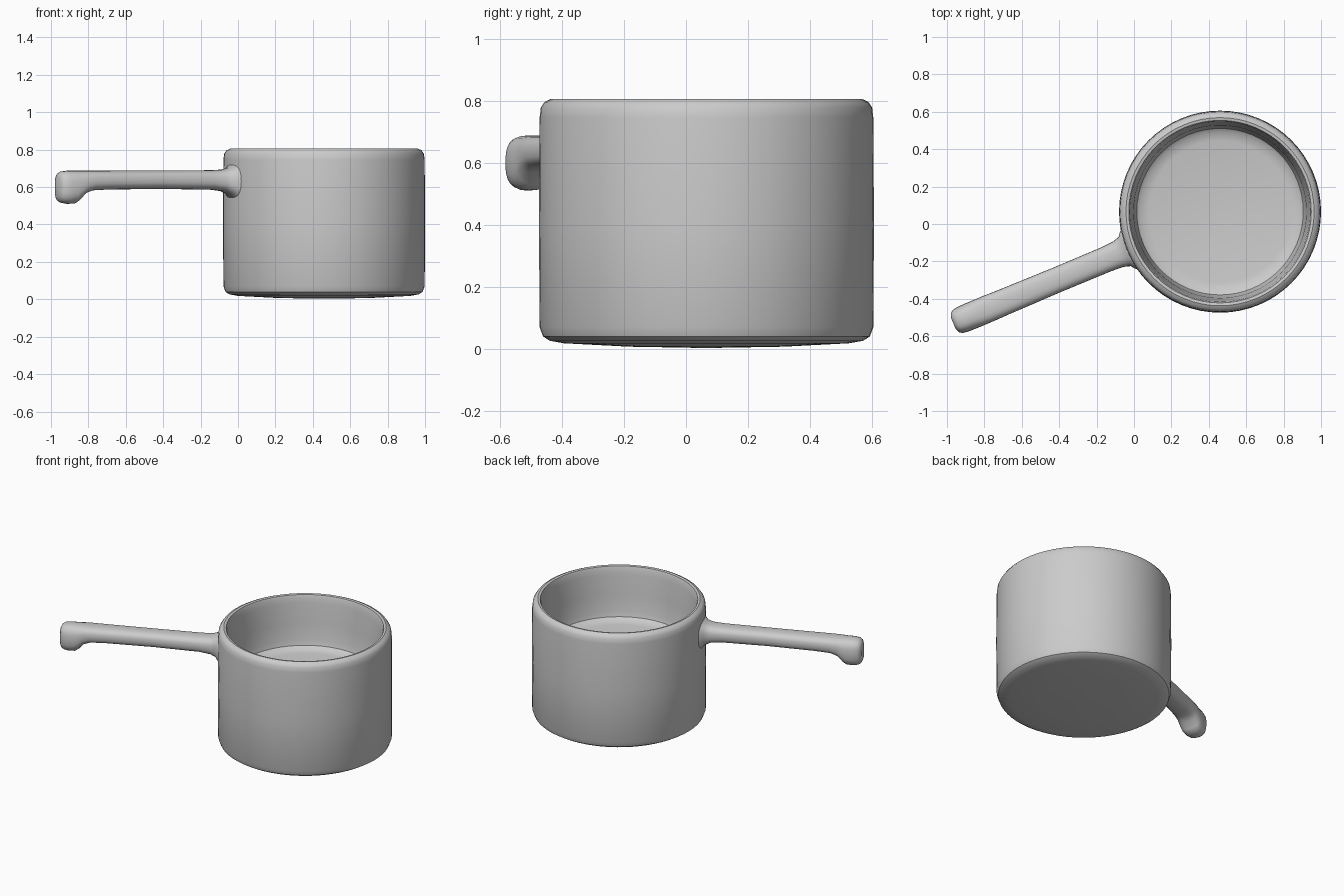
import bpy, math

if "Cube" in bpy.data.objects:
    bpy.data.objects.remove(bpy.data.objects["Cube"])

CX, CY = 0.46, 0.066          # pot axis
ANGLE = math.pi + math.radians(22.7)   # handle direction, radial from the pot


def make(name, verts, faces, angle=35):
    me = bpy.data.meshes.new(name)
    me.from_pydata(verts, [], faces)
    ob = bpy.data.objects.new(name, me)
    bpy.context.collection.objects.link(ob)
    bpy.ops.object.select_all(action='DESELECT')
    ob.select_set(True)
    bpy.context.view_layer.objects.active = ob
    bpy.ops.object.mode_set(mode='EDIT')
    bpy.ops.mesh.select_all(action='SELECT')
    bpy.ops.mesh.normals_make_consistent(inside=False)
    bpy.ops.object.mode_set(mode='OBJECT')
    bpy.ops.object.shade_smooth_by_angle(angle=math.radians(angle))
    ob.location = (CX, CY, 0)
    return ob


def loft(rings):
    """Quads between consecutive rings, with capped ends."""
    n = len(rings[0])
    verts = [v for r in rings for v in r]
    faces = [(i * n + j, i * n + (j + 1) % n, (i + 1) * n + (j + 1) % n, (i + 1) * n + j)
             for i in range(len(rings) - 1) for j in range(n)]
    last = (len(rings) - 1) * n
    faces += [tuple(range(n)), tuple(range(last, last + n))]
    return verts, faces


# Pot: thick wall, rounded rim, slightly domed underside, raised inner floor
profile = [(0.02, 0.003), (0.25, 0.007), (0.46, 0.018), (0.505, 0.026), (0.527, 0.04),
           (0.538, 0.07), (0.54, 0.40), (0.538, 0.745), (0.534, 0.778), (0.522, 0.796),
           (0.503, 0.805), (0.488, 0.802), (0.482, 0.785), (0.478, 0.75), (0.462, 0.62),
           (0.455, 0.51), (0.445, 0.475), (0.425, 0.46), (0.38, 0.452), (0.02, 0.445)]
SIDES = 64
pot_rings = [[(r * math.cos(2 * math.pi * k / SIDES), r * math.sin(2 * math.pi * k / SIDES), z)
              for k in range(SIDES)] for r, z in profile]
make("pot_body", *loft(pot_rings))

# Handle: (distance from pot axis, half width, bottom z, top z)
sections = [(0.50, 0.125, 0.52, 0.735), (0.535, 0.108, 0.54, 0.72), (0.552, 0.085, 0.56, 0.705),
            (0.59, 0.073, 0.577, 0.694), (0.66, 0.069, 0.586, 0.69), (0.95, 0.068, 0.59, 0.689),
            (1.25, 0.071, 0.587, 0.688), (1.35, 0.073, 0.582, 0.688), (1.395, 0.073, 0.565, 0.688),
            (1.425, 0.073, 0.53, 0.688), (1.45, 0.073, 0.512, 0.688), (1.49, 0.072, 0.51, 0.688),
            (1.52, 0.067, 0.515, 0.684), (1.537, 0.056, 0.525, 0.674), (1.546, 0.035, 0.545, 0.655)]
STEPS = 24
handle_rings = []
for s, w, lo, hi in sections:
    ring = []
    for k in range(STEPS):
        t = 2 * math.pi * k / STEPS
        c, d = math.cos(t), math.sin(t)
        y = w * math.copysign(abs(c) ** 0.75, c)
        z = (lo + hi) / 2 + (hi - lo) / 2 * math.copysign(abs(d) ** 0.75, d)
        ring.append((s, y, z))
    handle_rings.append(ring)
handle = make("handle", *loft(handle_rings), angle=60)
handle.rotation_euler.z = ANGLE
